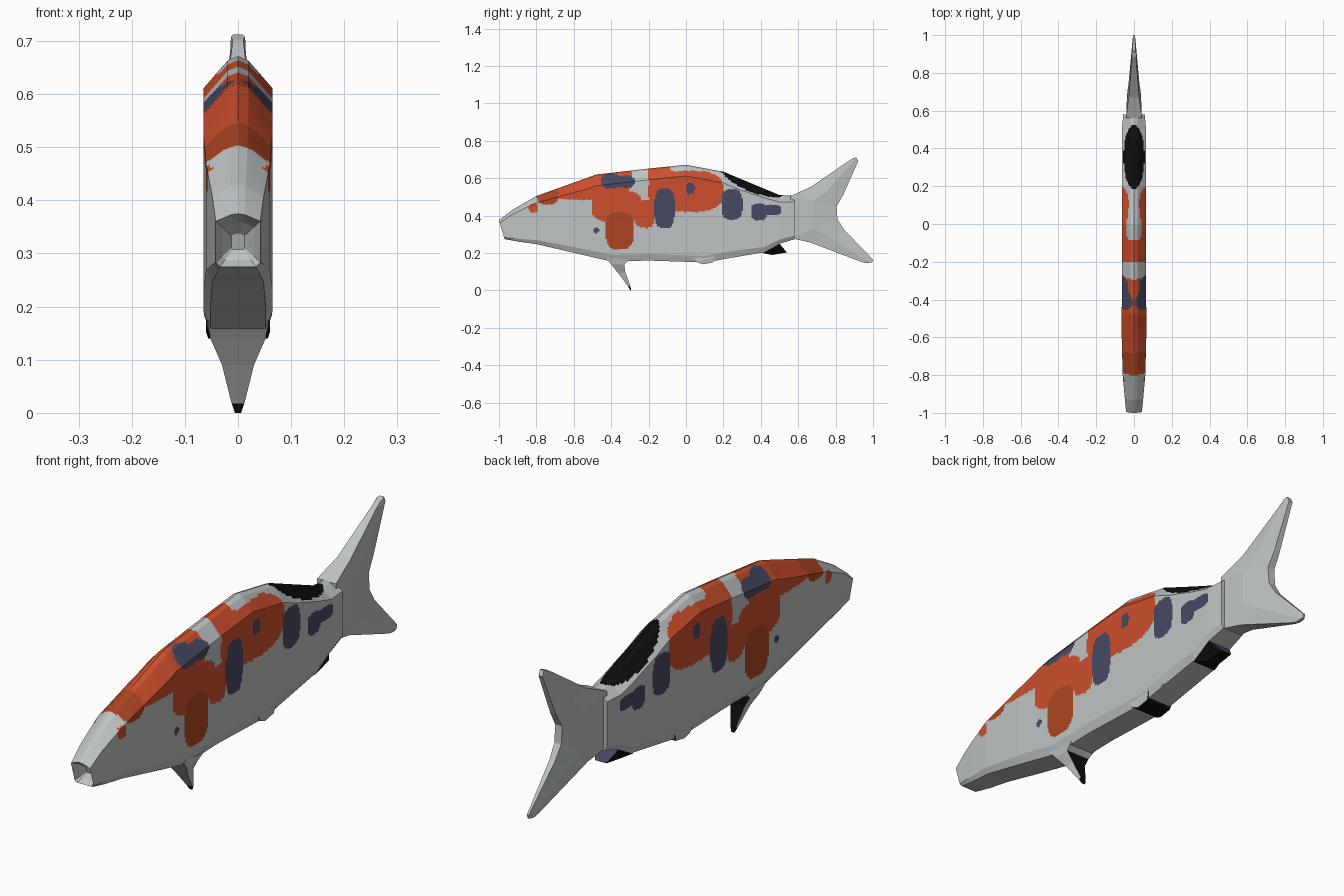
import bpy, bmesh
from mathutils import Vector

if "Cube" in bpy.data.objects:
    bpy.data.objects.remove(bpy.data.objects["Cube"])


def material(name, rgb):
    m = bpy.data.materials.new(name)
    m.diffuse_color = (*rgb, 1)
    m.use_nodes = True
    m.node_tree.nodes["Principled BSDF"].inputs["Base Color"].default_value = m.diffuse_color
    return m


MATS = [material("pale grey", (0.52, 0.55, 0.55)),
        material("orange", (0.62, 0.078, 0.026)),
        material("dark orange", (0.42, 0.06, 0.015)),
        material("slate", (0.062, 0.066, 0.125)),
        material("black", (0.004, 0.004, 0.004))]
GREY, ORANGE, DARK, SLATE, BLACK = range(5)


def interp(table, t):
    for (a, va), (b, vb) in zip(table, table[1:]):
        if t <= b:
            return va + (vb - va) * max(0, (t - a) / (b - a))
    return table[-1][1]


def loft(name, rings, rule):
    """Skin closed rings of points, cap both ends, colour faces by rule(centre, normal)."""
    bm = bmesh.new()
    vs = [[bm.verts.new(p) for p in r] for r in rings]
    for a, b in zip(vs, vs[1:]):
        for i in range(len(a)):
            j = (i + 1) % len(a)
            bm.faces.new((a[i], a[j], b[j], b[i]))
    bm.faces.new(vs[0][::-1])
    bm.faces.new(vs[-1])
    bmesh.ops.recalc_face_normals(bm, faces=bm.faces)
    bm.normal_update()
    for f in bm.faces:
        f.material_index = rule(f.calc_center_median(), f.normal)
    me = bpy.data.meshes.new(name)
    bm.to_mesh(me)
    bm.free()
    for m in MATS:
        me.materials.append(m)
    ob = bpy.data.objects.new(name, me)
    bpy.context.collection.objects.link(ob)


# Body outline: back, belly and half width along y
TOP = [(-1, .375), (-.93, .43), (-.8, .505), (-.48, .62), (-.2, .652),
       (0, .672), (.2, .635), (.5, .51), (.6, .505)]
BOTTOM = [(-1, .275), (-.8, .248), (-.4, .155), (-.2, .16), (.1, .15), (.42, .205), (.5, .25), (.6, .28)]
WIDTH = [(-1, .042), (-.8, .06), (-.6, .065), (.5, .064), (.6, .055)]

# Painted blotches in side view: colour, centre y z, radii; later ones lie on top
ORANGE_SPOTS = [(ORANGE, -.545, .6, .255, .115), (ORANGE, -.37, .45, .135, .085),
                (ORANGE, -.22, .41, .055, .075), (ORANGE, 0, .53, .2, .11),
                (ORANGE, -.14, .63, .06, .08), (DARK, -.355, .32, .075, .1),
                (DARK, -.74, .52, .06, .06), (ORANGE, -.815, .44, .024, .024)]
SLATE_SPOTS = [(SLATE, -.4, .585, .052, .04), (SLATE, -.32, .582, .045, .032),
               (SLATE, -.115, .44, .053, .108), (SLATE, .245, .46, .056, .082),
               (SLATE, .39, .42, .042, .045), (SLATE, .46, .43, .052, .027),
               (SLATE, .025, .545, .022, .03), (SLATE, -.48, .32, .014, .014)]


def body_colour(c, n):
    if ((c.y - .355) / .17) ** 2 + (c.x / .056) ** 2 < 1 and n.z > .3:
        return BLACK                                     # dorsal patch
    col = GREY
    if n.z > -.2:
        for m, y, z, ry, rz in ORANGE_SPOTS + SLATE_SPOTS:
            if abs((c.y - y) / ry) ** 3 + abs((c.z - z) / rz) ** 3 < 1:
                col = m
    return col


def body_ring(y):
    zt, zb, w = interp(TOP, y), interp(BOTTOM, y), interp(WIDTH, y)
    k = min(1, (zt - zb) / .42)
    half = [(0, zt), (.3 * w, zt - .008 * k), (w, zt - .06 * k), (w, zb + .035 * k), (.8 * w, zb), (0, zb)]
    pts = []
    for (ax, az), (bx, bz), n in zip(half, half[1:], (3, 7, 52, 3, 3)):
        pts += [(ax + (bx - ax) * i / n, az + (bz - az) * i / n) for i in range(n)]
    pts.append(half[-1])
    pts += [(-x, z) for x, z in pts[-2:0:-1]]
    lean = .03 * max(0, 1 - (y + 1) / .1)                # slanted snout
    return [Vector((x, y + lean * (zt - z) / (zt - zb), z)) for x, z in pts]


# Body with a recessed mouth at the front
rings = [body_ring(-1 + 1.58 * i / 200) for i in range(201)]
mid = Vector((0, -.985, .322))
mouth = [[mid + (p - mid) * s + Vector((0, d, 0)) for p in rings[0]] for s, d in ((.3, .045), (.72, .025))]
loft("body", mouth + rings, body_colour)


# Forked tail: leading y z and trailing y z for each station, top to bottom
TAIL_W = [(.55, .061), (.7, .034), (.85, .017), (1, .006)]
TAIL = [(.885, .703, .91, .712), (.865, .69, .92, .69), (.67, .555, .84, .51),
        (.56, .505, .805, .45), (.56, .28, .81, .38), (.66, .258, .845, .325),
        (.94, .152, 1, .165), (.965, .146, .995, .15)]


def tail_ring(ly, lz, ty, tz):
    my, mz = (ly + ty) / 2, (lz + tz) / 2
    a, m, b = (interp(TAIL_W, y) for y in (ly, my, ty))
    side = [(a * .7, ly, lz), (m, my, mz), (b * .7, ty, tz)]
    return side + [(-x, y, z) for x, y, z in reversed(side)]


loft("tail", [tail_ring(*s) for s in TAIL], lambda c, n: GREY)


# Fins under the belly: front y z, rear y z and half width for each station
def fin(name, stations, rule):
    loft(name, [[(w, fy, fz), (w, ry, rz), (-w, ry, rz), (-w, fy, fz)]
                for fy, fz, ry, rz, w in stations], rule)


def pelvic_colour(c, n):
    return BLACK if c.z < .02 or (n.y > .3 and c.z < .13) else GREY


def under(c, n):
    return BLACK if n.z < -.25 else SLATE if n.y > .5 else GREY


fin("pelvic_fin", [(-.43, .175, -.3, .165, .058), (-.4, .14, -.33, .14, .052),
                   (-.36, .09, -.325, .1, .03), (-.308, .018, -.298, .025, .012),
                   (-.298, 0, -.293, .004, .006)], pelvic_colour)
fin("rear_belly_fin", [(.03, .19, .17, .27, .061), (.06, .152, .155, .18, .06),
                       (.09, .14, .145, .15, .056)], under)
fin("vent_fin", [(.15, .22, .25, .27, .06), (.18, .172, .245, .178, .054)], under)
fin("anal_fin", [(.38, .24, .48, .3, .058), (.41, .2, .5, .25, .052),
                 (.46, .19, .54, .203, .025)], under)
